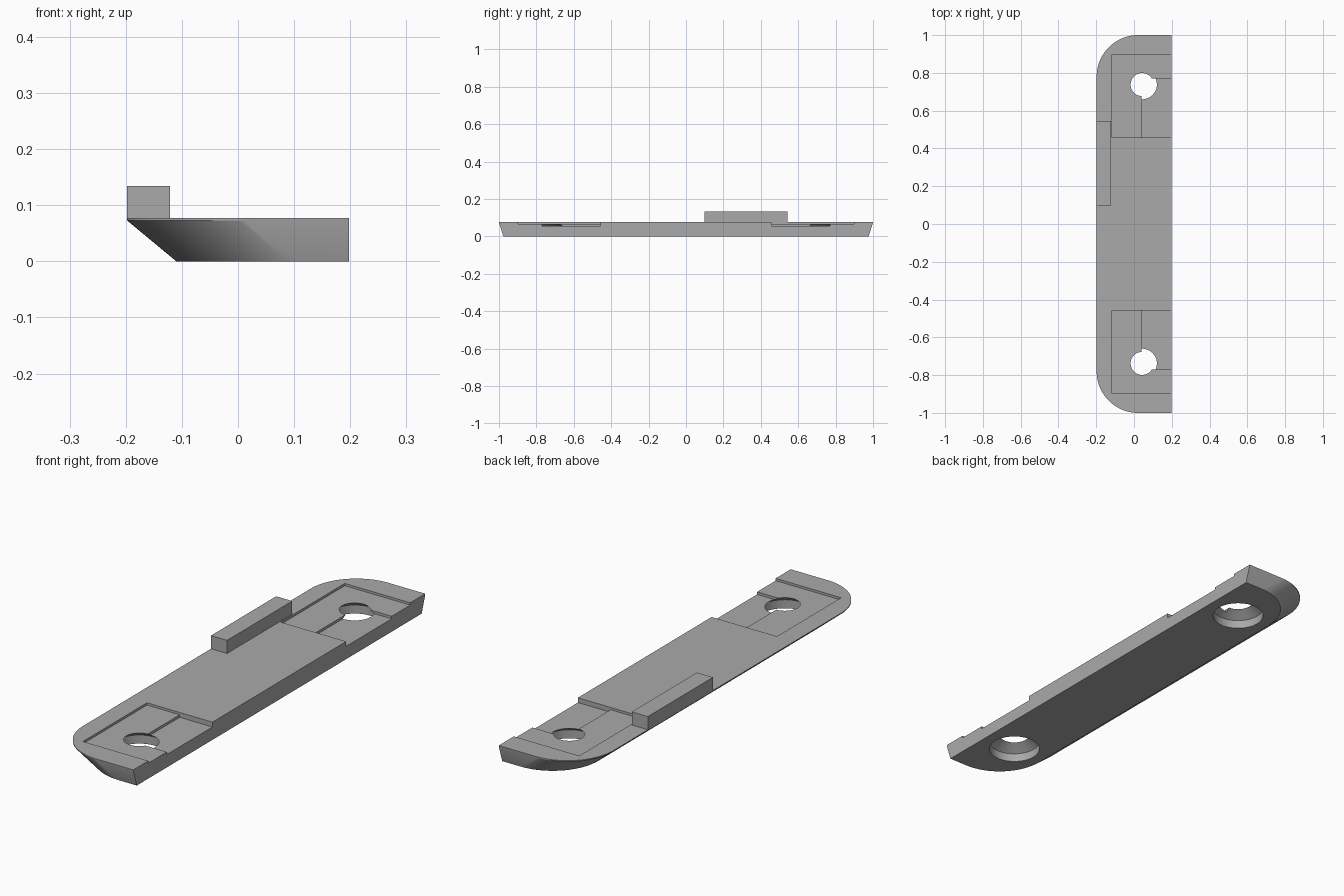
import bpy
import bmesh
from math import cos, sin, pi

if "Cube" in bpy.data.objects:
    bpy.data.objects.remove(bpy.data.objects["Cube"], do_unlink=True)

grey = bpy.data.materials.new("plain grey")
grey.use_nodes = True
colour = (0.4, 0.4, 0.4, 1)
grey.diffuse_color = colour
grey.node_tree.nodes["Principled BSDF"].inputs["Base Color"].default_value = colour

RIGHT, TOP = 0.198, 0.077


def loft(name, rings):
    """Join closed rings of points, bottom to top, into a capped solid."""
    bm = bmesh.new()
    loops = [[bm.verts.new(p) for p in ring] for ring in rings]
    n = len(loops[0])
    for a, b in zip(loops, loops[1:]):
        for i in range(n):
            j = (i + 1) % n
            bm.faces.new((a[i], a[j], b[j], b[i]))
    bm.faces.new(loops[0][::-1])
    bm.faces.new(loops[-1])
    bmesh.ops.recalc_face_normals(bm, faces=bm.faces)
    mesh = bpy.data.meshes.new(name)
    bm.to_mesh(mesh)
    bm.free()
    mesh.materials.append(grey)
    obj = bpy.data.objects.new(name, mesh)
    bpy.context.collection.objects.link(obj)
    return obj


def box(name, x0, x1, y0, y1, z0, z1):
    corners = ((x0, y0), (x1, y0), (x1, y1), (x0, y1))
    return loft(name, [[(x, y, z) for x, y in corners] for z in (z0, z1)])


def outline(left, end, z, radius=0.22, steps=32):
    """Plate outline: square on the right, rounded corners on the left."""
    arc = [(left + radius - radius * sin(i / steps * pi / 2),
            end - radius + radius * cos(i / steps * pi / 2)) for i in range(steps + 1)]
    half = [(RIGHT, end)] + arc
    return [(x, y, z) for x, y in half] + [(x, -y, z) for x, y in reversed(half)]


def circle(cx, cy, r, z, n=64):
    return [(cx + r * cos(2 * pi * i / n), cy + r * sin(2 * pi * i / n), z) for i in range(n)]


def cut(target, cutter):
    cutter.hide_render = True
    mod = target.modifiers.new("cut", 'BOOLEAN')
    mod.operation = 'DIFFERENCE'
    mod.solver = 'EXACT'
    mod.object = cutter
    bpy.ops.object.modifier_apply(modifier=mod.name)
    bpy.data.objects.remove(cutter, do_unlink=True)


# Plate with sloping rounded sides and a thin upright lip
plate = loft("base_plate", [outline(-0.11, 0.976, 0),
                            outline(-RIGHT, 1, 0.073),
                            outline(-RIGHT, 1, TOP)])
bpy.context.view_layer.objects.active = plate
plate.select_set(True)

# Stepped recess and countersunk screw hole at each end
for s in (-1, 1):
    def span(a, b):
        return sorted((s * a, s * b))
    cut(plate, box("recess_cutter", -0.116, 0.3, *span(0.458, 0.897), 0.067, 0.2))
    cut(plate, box("step_cutter", 0.041, 0.3, *span(0.458, 0.77), 0.056, 0.2))
    profile = ((0.106, -0.05), (0.106, 0.037), (0.078, 0.056), (0.061, 0.067), (0.049, 0.075))
    cut(plate, loft("hole_cutter", [circle(0.043, s * 0.738, r, z) for r, z in profile]))

bpy.ops.object.shade_smooth_by_angle(angle=0.35)

# Raised block on the left-hand edge
box("raised_block", -RIGHT, -0.121, 0.098, 0.544, TOP - 0.004, 0.134)
